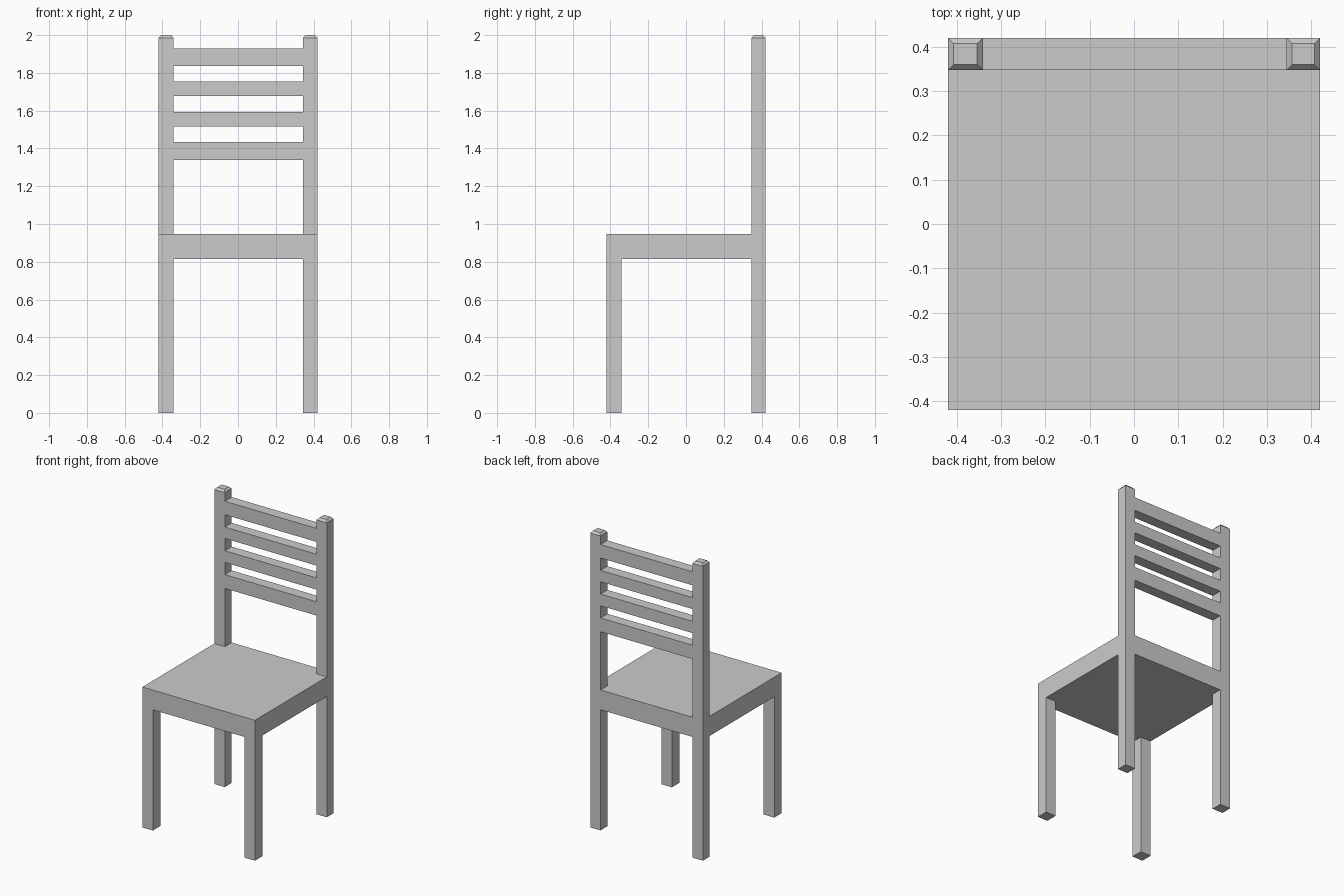
import bpy, bmesh

if "Cube" in bpy.data.objects:
    bpy.data.objects.remove(bpy.data.objects["Cube"])

H = 0.42                      # half width of the seat
XL, XR = -0.341, 0.344        # inner faces of left / right legs
YF, YB = -0.341, 0.347        # inner faces of front / back legs
SEAT_Z, SEAT_TOP = 0.814, 0.947


def prism(name, outline, z0, z1, cap=0.0, inset=0.0):
    """Extrude an xy outline from z0 to z1, optionally ending in an inset sloped cap."""
    bm = bmesh.new()
    base = bm.faces.new([bm.verts.new((x, y, z0)) for x, y in outline])
    top = bmesh.ops.extrude_face_region(bm, geom=[base], use_keep_orig=True)["geom"]
    face = next(g for g in top if isinstance(g, bmesh.types.BMFace))
    for v in face.verts:
        v.co.z = z1
    if cap:
        bmesh.ops.inset_region(bm, faces=[face], thickness=inset)
        for v in face.verts:
            v.co.z = z1 + cap
    bmesh.ops.recalc_face_normals(bm, faces=bm.faces)
    me = bpy.data.meshes.new(name)
    bm.to_mesh(me)
    bm.free()
    ob = bpy.data.objects.new(name, me)
    bpy.context.collection.objects.link(ob)
    return ob


def rect(x0, x1, y0, y1):
    return [(x0, y0), (x1, y0), (x1, y1), (x0, y1)]


# Legs: short ones in front, full-height posts with sloped caps behind
for side, x0, x1 in (("left", -H, XL), ("right", XR, H)):
    prism(f"front_leg_{side}", rect(x0, x1, -H, YF), 0, SEAT_Z)
    prism(f"back_post_{side}", rect(x0, x1, YB, H), 0, 1.986, cap=0.014, inset=0.018)

# Seat: slab notched around the back posts
prism("seat", [(-H, -H), (H, -H), (H, YB), (XR, YB), (XR, H),
               (XL, H), (XL, YB), (-H, YB)], SEAT_Z, SEAT_TOP)

# Backrest slats, flush with the posts
slats = [(1.34, 1.433), (1.515, 1.594), (1.677, 1.754), (1.837, 1.928)]
for i, (z0, z1) in enumerate(slats, 1):
    prism(f"back_slat_{i}", rect(XL, XR, YB, H), z0, z1)
